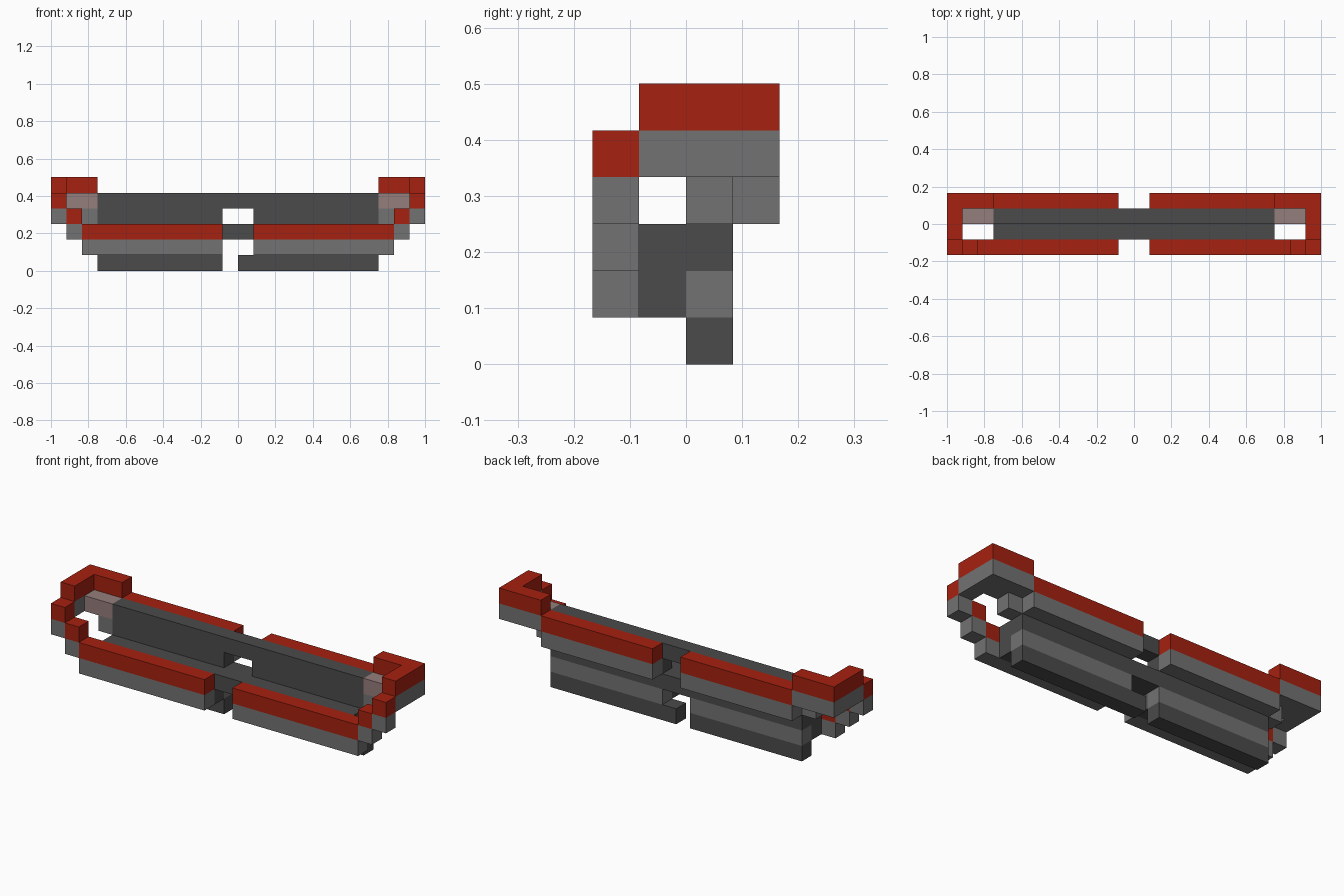
import bpy, bmesh
from mathutils import Vector

cube = bpy.data.objects.get("Cube")
if cube:
    bpy.data.objects.remove(cube, do_unlink=True)

U = 1 / 12  # one block


def material(name, rgb):
    m = bpy.data.materials.new(name)
    m.use_nodes = True
    m.diffuse_color = (*rgb, 1)
    m.node_tree.nodes["Principled BSDF"].inputs["Base Color"].default_value = (*rgb, 1)
    return m


RED = material("red", (0.38, 0.015, 0.005))
GREY = material("mid grey", (0.17, 0.17, 0.17))
DARK = material("dark grey", (0.07, 0.07, 0.07))
PINK = material("pinkish grey", (0.3, 0.21, 0.2))


def part(name, mat, *boxes, mirror=True):
    """Boxes are (min corner, max corner) in block units, mirrored over x."""
    bm = bmesh.new()
    for lo, hi in boxes:
        lo, hi = Vector(lo), Vector(hi)
        verts = bmesh.ops.create_cube(bm, size=1)["verts"]
        for v in verts:
            v.co = ((lo + hi) / 2 + v.co * (hi - lo)) * U
    mesh = bpy.data.meshes.new(name)
    bm.to_mesh(mesh)
    bm.free()
    mesh.materials.append(mat)
    obj = bpy.data.objects.new(name, mesh)
    bpy.context.collection.objects.link(obj)
    if mirror:
        mod = obj.modifiers.new("Mirror", "MIRROR")
        mod.use_mirror_merge = False
    return obj


# Front rail and the stair of blocks rising at each end, grey below red
stair = [(1, 10, 1), (10, 11, 2), (11, 12, 3)]
for name, mat, lift in (("front_rail_base", GREY, 0), ("front_rail_cap", RED, 1)):
    part(name, mat, *[((a, -2, z + lift), (b, -1, z + lift + 1)) for a, b, z in stair])

# Raised corners and rear rail, grey below red
for name, mat, lift in (("base", GREY, 0), ("cap", RED, 1)):
    z = 4 + lift
    part("corner_" + name, mat,
         ((11, -1, z), (12, 1, z + 1)), ((9, 1, z), (12, 2, z + 1)))
    part("rear_rail_" + name, mat, ((1, 1, z - 1), (9, 2, z)))

# Inner corner blocks: pinkish on the top and sides, grey beneath
inner = part("inner_corner", PINK, ((9, 0, 4), (11, 1, 5)))
inner.data.materials.append(GREY)
for f in inner.data.polygons:
    if f.normal.z < -0.5:
        f.material_index = 1
part("inner_corner_step", GREY, ((9, 0, 3), (10, 1, 4)))

# Dark core: floor, wall and keel
part("floor", DARK, ((1, -1, 1), (9, 0, 3)))
part("wall", DARK, ((1, 0, 2), (9, 1, 5)))
part("keel", DARK, ((1, 0, 0), (9, 1, 1)))
part("keel_band", GREY, ((1, 0, 1), (9, 1, 2)))

# Centre bridges joining the two halves, and the single keel stub
part("lower_bridge", DARK, ((-1, -1, 2), (1, 1, 3)), mirror=False)
part("upper_bridge", DARK, ((-1, 0, 4), (1, 1, 5)), mirror=False)
part("keel_stub", DARK, ((0, 0, 0), (1, 1, 1)), mirror=False)
